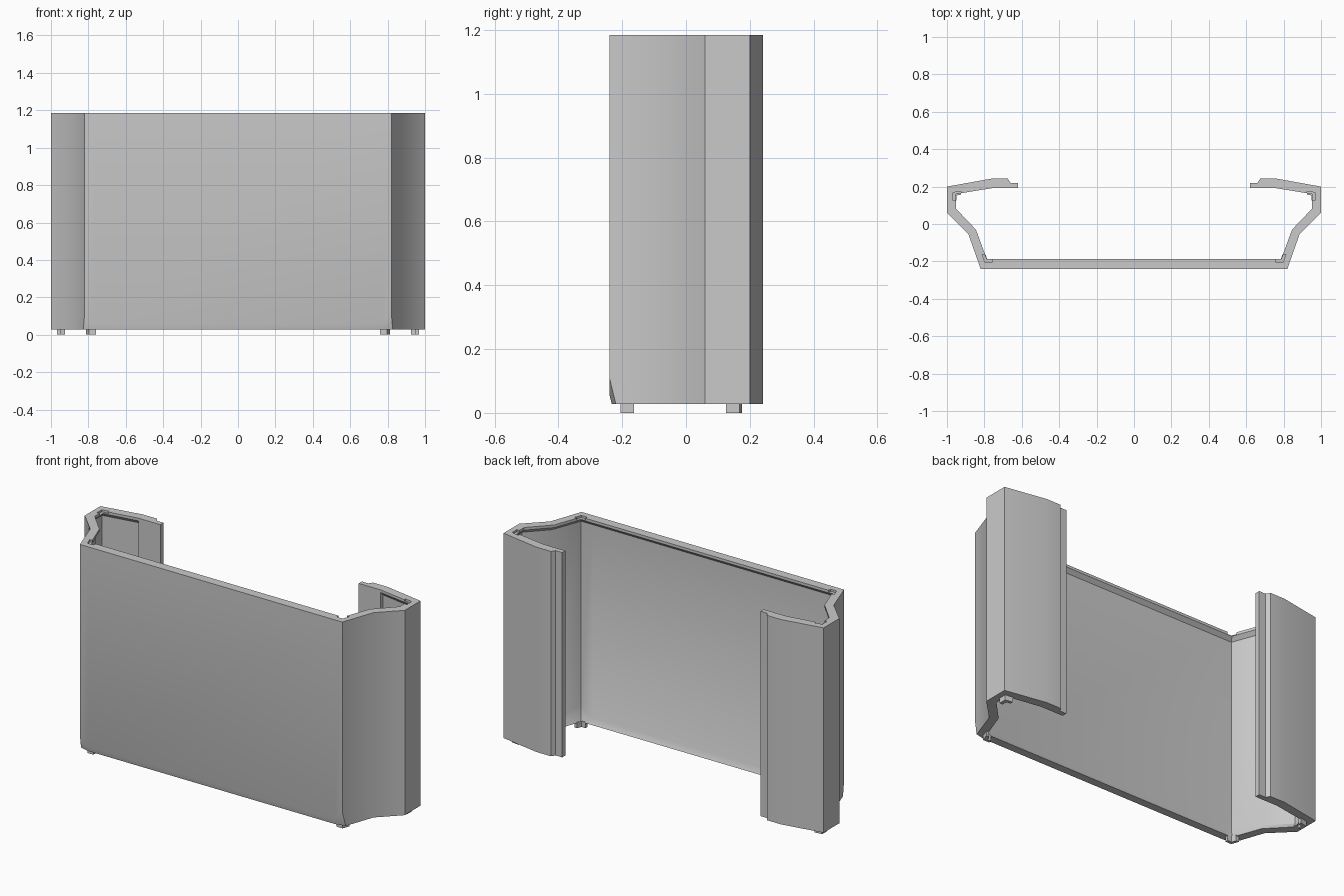
import bpy
import bmesh
import math

if "Cube" in bpy.data.objects:
    bpy.data.objects.remove(bpy.data.objects["Cube"])

grey = bpy.data.materials.new("plain_grey")
grey.use_nodes = True
GREY = (0.59, 0.59, 0.59, 1)
grey.diffuse_color = GREY
grey.node_tree.nodes["Principled BSDF"].inputs["Base Color"].default_value = GREY


def mirrored(half):
    """Close a half outline (x > 0) with its mirror image."""
    return half + [(-p[0], *p[1:]) for p in reversed(half)]


def loft(name, rings):
    """Skin a stack of equal rings and cap both ends."""
    bm = bmesh.new()
    loops = [[bm.verts.new(p) for p in ring] for ring in rings]
    n = len(loops[0])
    for low, high in zip(loops, loops[1:]):
        for i in range(n):
            j = (i + 1) % n
            bm.faces.new((low[i], low[j], high[j], high[i]))
    bm.faces.new(loops[0][::-1])
    bm.faces.new(loops[-1])
    bmesh.ops.recalc_face_normals(bm, faces=bm.faces)
    mesh = bpy.data.meshes.new(name)
    bm.to_mesh(mesh)
    bm.free()
    obj = bpy.data.objects.new(name, mesh)
    bpy.context.collection.objects.link(obj)
    mesh.materials.append(grey)
    return obj


def prism(name, outline, z0, z1):
    return loft(name, [[(x, y, z) for x, y in outline] for z in (z0, z1)])


# Outline of the wall: outer side, then inner side at the rims and between them
OUTER = [(.77, -.24), (.82, -.24), (.885, -.055), (1, .06), (1, .2),
         (.765, .242), (.675, .242), (.66, .22), (.62, .22), (.62, .192)]
RIM = [(.755, .192), (.757, .192), (.953, .16), (.953, .083),
       (.845, -.03), (.787, -.188), (.73, -.188)]
RECESS = [(.755, .192), (.757, .211), (.973, .174), (.973, .075),
          (.864, -.038), (.801, -.208), (.73, -.208)]
CHAMFER = [(.77, -.233), (.827, -.22)] + OUTER[2:]


def ring(outer, inner, z, outer_corner=None, inner_corner=None):
    half = [(x, y, z) for x, y in outer + inner]
    if outer_corner:
        half[1] = (*half[1][:2], outer_corner)
    if inner_corner:
        half[-2] = (*half[-2][:2], inner_corner)
    return mirrored(half)


# Wall shell with chamfered front foot, sloping ledge and overhanging top lip
BASE, TOP = .028, 1.185
shell = loft("wall_shell", [
    ring(CHAMFER, RIM, BASE),
    ring(OUTER, RECESS, .058, outer_corner=.11, inner_corner=.115),
    ring(OUTER, RECESS, TOP - .035),
    ring(OUTER, RIM, TOP - .015),
    ring(OUTER, RIM, TOP)])

# L-shaped pegs under the foot, with matching shallow notches in the top rim
PEGS = {
    "front": [(.797, -.205), (.76, -.205), (.76, -.188), (.785, -.188),
              (.794, -.163), (.812, -.163)],
    "back": [(.969, .168), (.969, .125), (.949, .125), (.949, .153),
             (.925, .157), (.925, .175)],
}
for place, outline in PEGS.items():
    for side, s in (("left", 1), ("right", -1)):
        shape = [(s * x, y) for x, y in outline]
        prism(f"{place}_{side}_peg", shape, 0, BASE + .005)
        cutter = prism(f"{place}_{side}_notch_cutter", shape, TOP - .012, TOP + .05)
        cutter.hide_render = True
        cut = shell.modifiers.new(f"{place}_{side}_notch", "BOOLEAN")
        cut.operation = "DIFFERENCE"
        cut.solver = "EXACT"
        cut.object = cutter

# Apply the notches, then shade the wall
bpy.ops.object.select_all(action="DESELECT")
bpy.context.view_layer.objects.active = shell
shell.select_set(True)
for name in [m.name for m in shell.modifiers]:
    bpy.ops.object.modifier_apply(modifier=name)
for obj in [o for o in bpy.data.objects if o.name.endswith("_cutter")]:
    bpy.data.objects.remove(obj)
bpy.ops.object.shade_smooth_by_angle(angle=math.radians(30))
